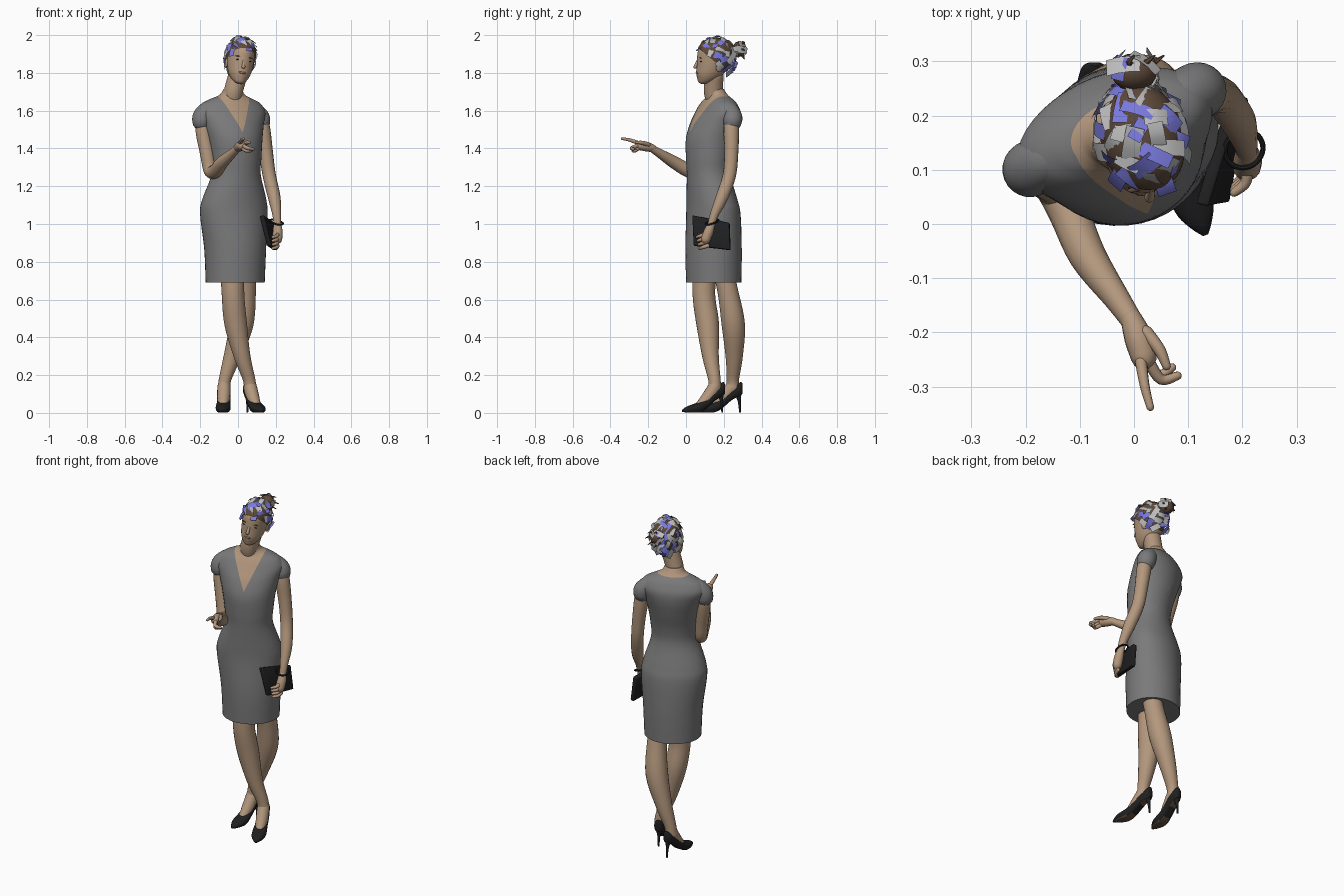
import bpy, bmesh, math, random
from mathutils import Vector, Matrix

if "Cube" in bpy.data.objects:
    bpy.data.objects.remove(bpy.data.objects["Cube"])

random.seed(4)


def material(name, r, g, b):
    m = bpy.data.materials.new(name)
    m.diffuse_color = (r, g, b, 1)
    m.use_nodes = True
    m.node_tree.nodes["Principled BSDF"].inputs["Base Color"].default_value = m.diffuse_color
    return m


SKIN = material("skin", .45, .31, .205)
GREY = material("dress_grey", .195, .195, .2)
BLACK = material("black", .014, .014, .015)
BROWN = material("hair_brown", .11, .066, .042)
PALE = material("pale_grey", .5, .5, .5)
BLUE = material("soft_blue", .19, .19, .72)
LIP = material("lip", .3, .15, .11)


def make(name, bm, *mats, matrix=None):
    if matrix:
        bm.transform(matrix)
    me = bpy.data.meshes.new(name)
    bm.to_mesh(me)
    bm.free()
    for m in mats:
        me.materials.append(m)
    ob = bpy.data.objects.new(name, me)
    bpy.context.collection.objects.link(ob)
    return ob


def spline(keys, sub=5):
    """Catmull-Rom through tuples of any length."""
    out, n = [], len(keys)
    for i in range(n - 1):
        k = [keys[min(max(i + j, 0), n - 1)] for j in (-1, 0, 1, 2)]
        for s in range(sub):
            t = s / sub
            out.append([.5 * (2 * b + (c - a) * t + (2 * a - 5 * b + 4 * c - d) * t * t
                              + (3 * b - a - 3 * c + d) * t ** 3) for a, b, c, d in zip(*k)])
    return out + [list(keys[-1])]


def skin_rings(rings):
    """Bridge equal-length rings of points into a closed body."""
    bm = bmesh.new()
    vs = [[bm.verts.new(p) for p in r] for r in rings]
    n = len(vs[0])
    for a, b in zip(vs, vs[1:]):
        for i in range(n):
            bm.faces.new((a[i], a[(i + 1) % n], b[(i + 1) % n], b[i]))
    bm.faces.new(vs[0][::-1])
    bm.faces.new(vs[-1])
    bmesh.ops.recalc_face_normals(bm, faces=bm.faces)
    return bm


def oval_rings(keys, rot=0, n=40, sub=5):
    """Horizontal ovals from (z, cx, cy, half width, half depth)."""
    c, s = math.cos(rot), math.sin(rot)
    rings = []
    for z, cx, cy, a, b in spline(keys, sub):
        ring = []
        for i in range(n):
            t = math.tau * i / n
            u, v = a * math.cos(t), b * math.sin(t)
            ring.append((cx + u * c - v * s, cy + u * s + v * c, z))
        rings.append(ring)
    return rings


def tube(name, keys, mat, n=16, matrix=None):
    """Round limb through (x, y, z, radius) with domed ends."""
    p = spline(keys)
    pos, rad = [Vector(k[:3]) for k in p], [k[3] for k in p]
    d0, d1 = (pos[0] - pos[1]).normalized(), (pos[-1] - pos[-2]).normalized()
    a, ra, b, rb = pos[0], rad[0], pos[-1], rad[-1]
    for f in (.5, .85, .99):
        w = math.sqrt(1 - f * f)
        pos, rad = [a + d0 * ra * f] + pos + [b + d1 * rb * f], [ra * w] + rad + [rb * w]
    rings, q, old = [], None, Vector((0, 0, 1))
    for i, c in enumerate(pos):
        t = (pos[min(i + 1, len(pos) - 1)] - pos[max(i - 1, 0)]).normalized()
        turn = old.rotation_difference(t)
        q, old = (turn @ q if q else turn), t
        rings.append([c + q @ Vector((rad[i] * math.cos(math.tau * j / n),
                                      rad[i] * math.sin(math.tau * j / n), 0)) for j in range(n)])
    return make(name, skin_rings(rings), mat, matrix=matrix)


def ball(name, c, r, mat, matrix=None):
    bm = bmesh.new()
    bmesh.ops.create_uvsphere(bm, u_segments=20, v_segments=12, radius=1)
    bm.transform((matrix or Matrix()) @ Matrix.Translation(c) @ Matrix.Diagonal((*r, 1)))
    return make(name, bm, mat)


# Dress body, turned to one side, with a V of skin cut into the front
TURN = math.radians(21)
R = Matrix.Rotation(TURN, 3, 'Z')
bm = skin_rings(oval_rings([
    (.69, -.015, .147, .158, .145), (.865, -.015, .146, .166, .147), (1.05, -.022, .145, .184, .137),
    (1.13, -.02, .137, .175, .128), (1.26, -.01, .12, .133, .113), (1.35, -.01, .12, .136, .118),
    (1.45, -.018, .132, .15, .13), (1.53, -.028, .152, .17, .125), (1.59, -.035, .168, .188, .108),
    (1.635, -.035, .172, .165, .085), (1.66, -.035, .172, .122, .068),
    (1.675, -.032, .168, .085, .058), (1.69, -.03, .162, .062, .053), (1.715, -.026, .15, .05, .05)], TURN))
mid = Vector((-.033, .17, 1.485))
for co, no in ((mid, R @ Vector((.16, 0, -.072))), (mid, R @ Vector((-.16, 0, -.072))),
               (Vector((0, 0, 1.674)), Vector((0, 0, 1)))):
    bmesh.ops.bisect_plane(bm, geom=bm.verts[:] + bm.edges[:] + bm.faces[:], plane_co=co, plane_no=no)
for f in bm.faces:
    p = R.transposed() @ (f.calc_center_median() - mid)
    if p.z > .189 or (abs(p.x) * .16 < p.z * .072 and p.y < 0):
        f.material_index = 1
make("dress", bm, GREY, SKIN)
tube("cap_sleeve_pointing", [(-.1, .145, 1.615, .045), (-.155, .122, 1.605, .048),
                             (-.187, .105, 1.572, .051), (-.192, .1, 1.545, .051)], GREY, 24)
tube("cap_sleeve_clutch", [(.035, .2, 1.615, .045), (.08, .228, 1.6, .049),
                           (.112, .245, 1.568, .052), (.12, .245, 1.545, .052)], GREY, 24)

# Neck and arms
tube("neck", [(-.03, .16, 1.65, .05), (-.025, .145, 1.7, .05), (0, .15, 1.79, .05)], SKIN, 24)
tube("pointing_arm", [(-.18, .11, 1.58, .036), (-.185, .1, 1.5, .041), (-.165, .085, 1.38, .038),
                      (-.147, .068, 1.285, .036), (-.12, .02, 1.28, .037), (-.085, -.06, 1.325, .034),
                      (-.03, -.14, 1.375, .024), (-.003, -.18, 1.4, .02)], SKIN)
tube("clutch_arm", [(.115, .24, 1.57, .036), (.13, .24, 1.5, .041), (.148, .24, 1.38, .037),
                    (.165, .23, 1.26, .035), (.192, .19, 1.14, .033), (.205, .15, 1.05, .023),
                    (.208, .135, 1.0, .02)], SKIN)

# Pointing hand
tube("pointing_palm", [(-.005, -.175, 1.4, .02), (.008, -.21, 1.41, .026), (.018, -.245, 1.415, .024)], SKIN)
for name, keys in {
    "index_finger": [(.013, -.255, 1.43, .011), (.02, -.3, 1.445, .009), (.03, -.338, 1.452, .007)],
    "thumb": [(.022, -.2, 1.42, .013), (.047, -.232, 1.43, .011), (.06, -.262, 1.432, .008)],
    "middle_finger": [(.028, -.255, 1.415, .011), (.05, -.287, 1.402, .01), (.08, -.28, 1.397, .008)],
    "ring_finger": [(.025, -.25, 1.4, .011), (.045, -.279, 1.388, .01), (.07, -.265, 1.388, .008)],
}.items():
    tube("pointing_" + name, keys, SKIN, 10)

# Hand on the clutch, clutch and bracelet
tube("clutch_palm", [(.208, .135, 1.0, .02), (.21, .12, .96, .026), (.208, .105, .92, .026)], SKIN)
for i in range(4):
    z, y = .945 - .02 * i, .1 + .005 * i
    tube(f"clutch_finger_{i + 1}", [(.21, y, z, .011), (.205, y - .025, z - .008, .01),
                                    (.185, y - .042, z - .014, .008)], SKIN, 10)
bm = bmesh.new()
bm.faces.new([bm.verts.new(p) for p in
              ((.125, .035, 1.045), (.185, .23, 1.005), (.2, .235, .862), (.165, .042, .885))])
clutch = make("clutch_bag", bm, BLACK)
sol = clutch.modifiers.new("thickness", 'SOLIDIFY')
sol.thickness, sol.offset = .024, 0
bev = clutch.modifiers.new("soft_edge", 'BEVEL')
bev.width, bev.segments = .005, 2
bpy.ops.mesh.primitive_torus_add(major_radius=.036, minor_radius=.005, major_segments=32, minor_segments=8,
                                 location=(.203, .138, 1.01), rotation=(.3, .25, 0))
bracelet = bpy.context.object
bracelet.name = "bracelet"
bracelet.data.materials.append(BLACK)

# Crossed legs
tube("front_leg", [(-.03, .1, .78, .064), (-.026, .095, .62, .06), (-.012, .115, .47, .06),
                   (.022, .13, .3, .044), (.058, .15, .18, .033), (.064, .153, .13, .034)], SKIN, 24)
tube("back_leg", [(.04, .19, .78, .055), (.04, .222, .64, .055), (.02, .25, .47, .062),
                  (-.03, .255, .3, .046), (-.068, .248, .18, .033), (-.073, .246, .13, .034)], SKIN, 24)

# Feet in high-heeled shoes, each built along +x from heel to toe
SHOE = [(0, .1, .158, .01), (.012, .092, .162, .025), (.06, .065, .125, .034), (.11, .022, .08, .036),
        (.15, .003, .056, .04), (.19, .002, .042, .035), (.22, .003, .03, .02), (.24, .006, .016, .005)]
for side, heel, toe in (("front", (.045, .203), (.138, -.035)), ("back", (-.072, .298), (-.082, .062))):
    M = Matrix.Translation((*heel, 0)) @ Matrix.Rotation(
        math.atan2(toe[1] - heel[1], toe[0] - heel[0]), 4, 'Z')
    rings = []
    for s, lo, hi, w in spline(SHOE, 4):
        ring = []
        for i in range(20):
            c, k = math.cos(math.tau * i / 20), math.sin(math.tau * i / 20)
            flat = max(k, -.75) / (.75 if k < 0 else 1)
            ring.append((s, w * c, max(.001, (lo + hi) / 2 + flat * (hi - lo) / 2)))
        rings.append(ring)
    bm = skin_rings(rings)
    for f in bm.faces:                     # brown sole
        if f.normal.z < -.8:
            f.material_index = 1
    make(side + "_shoe", bm, BLACK, BROWN, matrix=M)
    tube(side + "_heel", [(.022, 0, .1, .018), (.016, 0, .06, .008), (.012, 0, .006, .005)], BLACK, 10, M)
    tube(side + "_foot", [(.053, 0, .16, .03), (.06, 0, .13, .035), (.1, 0, .075, .033),
                          (.14, 0, .038, .024)], SKIN, 16, M)

# Head, turned and tilted
H = (Matrix.Translation((.012, .15, 1.86)) @ Matrix.Rotation(math.radians(12), 4, 'Z')
     @ Matrix.Rotation(math.radians(9), 4, 'Y'))
HEAD = [(-.118, 0, -.058, .012, .012), (-.11, 0, -.05, .028, .032), (-.09, 0, -.034, .046, .055),
        (-.06, 0, -.02, .06, .075), (-.02, 0, -.006, .068, .088), (.02, 0, .002, .07, .095),
        (.06, 0, .006, .069, .094), (.09, 0, .01, .056, .078), (.109, 0, .01, .032, .048),
        (.116, 0, .01, .004, .006)]
make("head", skin_rings(oval_rings(HEAD)), SKIN, matrix=H)
tube("nose", [(0, -.087, .012, .006), (0, -.096, -.012, .008), (0, -.102, -.028, .01)], SKIN, 12, H)
ball("lips", (0, -.089, -.06), (.02, .009, .007), LIP, H)
for side, x in (("left", -1), ("right", 1)):
    ball(side + "_eye", (x * .03, -.079, .006), (.012, .006, .004), BLACK, H)
    ball(side + "_brow", (x * .031, -.082, .024), (.016, .005, .0025), BROWN, H)
    ball(side + "_ear", (x * .069, .012, -.015), (.009, .018, .03), SKIN, H)

# Hair cap, trimmed along a sloping hairline, with a bun and loose strands
bm = skin_rings(oval_rings(HEAD))
bm.transform(Matrix.Diagonal((1.07, 1.06, 1.07, 1)))
bmesh.ops.bisect_plane(bm, geom=bm.verts[:] + bm.edges[:] + bm.faces[:], plane_co=(0, 0, 0),
                       plane_no=(0, .8, 1), clear_inner=True)
make("hair_cap", bm, BROWN, matrix=H)
BUN = Vector((0, .28, 1.925))
ball("hair_bun", BUN, (.042, .035, .04), BROWN)
for i in range(7):
    a = math.tau * i / 7
    d = Vector((math.cos(a), .5, math.sin(a))).normalized()
    tube(f"hair_strand_{i + 1}", [(*(BUN + d * .03), .008), (*(BUN + d * .045), .005),
                                  (*(BUN + d * .05 + Vector((.01, .008, -.008))), .002)], BROWN, 6)

# Loose flat strips scattered over the hair
bm = bmesh.new()


def strip(centre, normal, spread):
    n = (normal + Vector([random.uniform(-spread, spread) for _ in range(3)])).normalized()
    u = n.orthogonal().normalized()
    u.rotate(Matrix.Rotation(random.uniform(0, math.tau), 3, n))
    v, l, w = n.cross(u), random.uniform(.022, .034), random.uniform(.012, .018)
    rows = []
    for k in (-1, -.33, .33, 1):
        row = [centre + u * l * k + v * w * j - n * .005 * k * k for j in (-1, 1)]
        rows.append([bm.verts.new((p.x, p.y, min(p.z, 2))) for p in row])
    m = 1 if random.random() < .4 else 0
    for a, b in zip(rows, rows[1:]):
        bm.faces.new((a[0], a[1], b[1], b[0])).material_index = m


# even spiral of positions, kept where they lie over the hairline
for i in range(95):
    z = 1 - 2 * (i + .5) / 95
    a, r = i * 2.39996, math.sqrt(1 - z * z)
    d = Vector((r * math.cos(a), r * math.sin(a), z))
    p = Vector((.085 * d.x, .008 + .112 * d.y, .012 + .123 * d.z))
    if p.z + .8 * p.y > -.005:
        strip(H @ p, H.to_3x3() @ d, .35)
for i in range(7):
    d = Vector((random.uniform(-1, 1), random.uniform(-.4, .6), random.uniform(-.5, 1))).normalized()
    strip(BUN + d * .042, d, .4)
make("hair_strips", bm, PALE, BLUE)

# Smooth shading with crisp edges
for ob in bpy.context.scene.objects:
    ob.select_set(ob.type == 'MESH')
    bpy.context.view_layer.objects.active = ob
bpy.ops.object.shade_smooth_by_angle(angle=math.radians(40))
